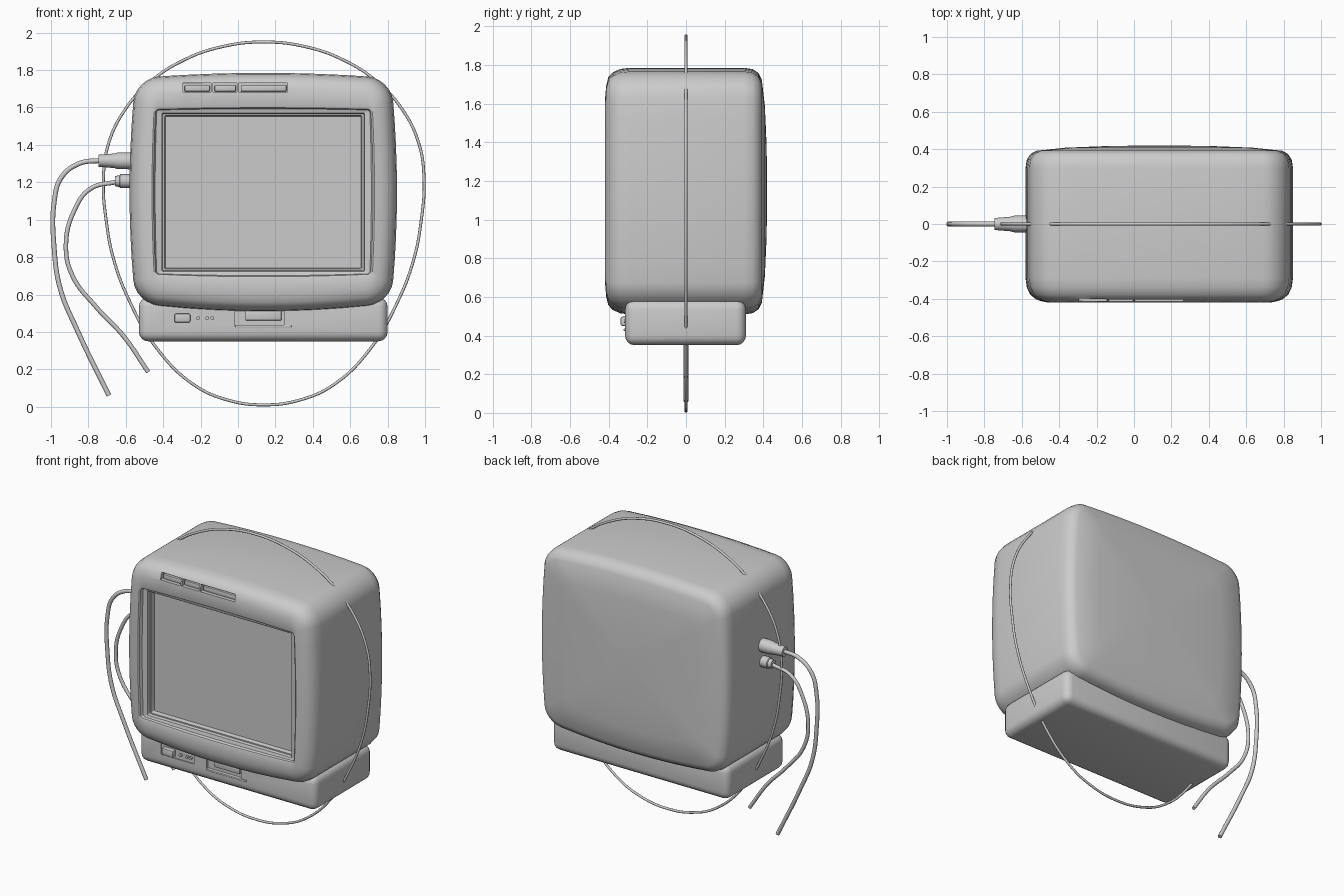
import bpy, bmesh, math
from mathutils import Vector

if "Cube" in bpy.data.objects:
    bpy.data.objects.remove(bpy.data.objects["Cube"])

CX, CZ = 0.135, 1.147


def smooth(ob, angle=35):
    bpy.ops.object.select_all(action='DESELECT')
    ob.select_set(True)
    bpy.context.view_layer.objects.active = ob
    bpy.ops.object.shade_smooth_by_angle(angle=math.radians(angle))


def from_bmesh(name, bm):
    bmesh.ops.recalc_face_normals(bm, faces=bm.faces)
    me = bpy.data.meshes.new(name)
    bm.to_mesh(me)
    bm.free()
    ob = bpy.data.objects.new(name, me)
    bpy.context.collection.objects.link(ob)
    return ob


def box(name, x, y, z, bevel=0.0, segs=2):
    """Box from (min, max) pairs with rounded edges."""
    bm = bmesh.new()
    bmesh.ops.create_cube(bm, size=1)
    for v in bm.verts:
        v.co = Vector([(r[0] + r[1]) / 2 + c * (r[1] - r[0]) for r, c in zip((x, y, z), v.co)])
    if bevel:
        bmesh.ops.bevel(bm, geom=bm.edges[:], offset=bevel, segments=segs, profile=0.5, affect='EDGES')
    ob = from_bmesh(name, bm)
    smooth(ob)
    return ob


def outline(y, w, h, r, bulge):
    """Rounded rectangle whose sides bow outwards."""
    pts = []
    n, m = 6, 8
    corners = [(1, 1, 0), (-1, 1, 90), (-1, -1, 180), (1, -1, 270)]
    for i, (sx, sz, a0) in enumerate(corners):
        arc = []
        for k in range(n + 1):
            a = math.radians(a0 + 90 * k / n)
            arc.append((sx * (w - r) + r * math.cos(a), sz * (h - r) + r * math.sin(a)))
        pts += arc
        sx2, sz2, a2 = corners[(i + 1) % 4]
        a2 = math.radians(a2)
        end = (sx2 * (w - r) + r * math.cos(a2), sz2 * (h - r) + r * math.sin(a2))
        for k in range(1, m):
            t = k / m
            pts.append((arc[-1][0] * (1 - t) + end[0] * t, arc[-1][1] * (1 - t) + end[1] * t))
    return [(CX + x * (1 - bulge * (z / h) ** 2), y,
             CZ + z * (1 - bulge * (1.0 if z > 0 else 1.5) * (x / w) ** 2)) for x, z in pts]


def loft(name, rings):
    bm = bmesh.new()
    loops = [[bm.verts.new(p) for p in outline(*r)] for r in rings]
    for a, b in zip(loops, loops[1:]):
        for i in range(len(a)):
            j = (i + 1) % len(a)
            bm.faces.new((a[i], a[j], b[j], b[i]))
    bm.faces.new(loops[0])
    bm.faces.new(loops[-1])
    return from_bmesh(name, bm)


def tube(name, pts, radius=1.0, radii=None, kind='BEZIER', cyclic=False, res=8):
    """Round tube through (x, z) points in the y = 0 plane."""
    cu = bpy.data.curves.new(name, 'CURVE')
    cu.dimensions = '3D'
    cu.bevel_depth = radius
    cu.bevel_resolution = 4
    cu.resolution_u = res
    cu.use_fill_caps = True
    sp = cu.splines.new(kind)
    store = sp.bezier_points if kind == 'BEZIER' else sp.points
    store.add(len(pts) - 1)
    for i, (p, (x, z)) in enumerate(zip(store, pts)):
        p.co = (x, 0, z) if kind == 'BEZIER' else (x, 0, z, 1)
        if kind == 'BEZIER':
            p.handle_left_type = p.handle_right_type = 'AUTO'
        if radii:
            p.radius = radii[i]
    sp.use_cyclic_u = cyclic
    ob = bpy.data.objects.new(name, cu)
    bpy.context.collection.objects.link(ob)
    bpy.ops.object.select_all(action='DESELECT')
    ob.select_set(True)
    bpy.context.view_layer.objects.active = ob
    bpy.ops.object.convert(target='MESH')
    smooth(bpy.context.object)


def cut(ob, cutters):
    for c in cutters:
        mod = ob.modifiers.new('cut', 'BOOLEAN')
        mod.operation = 'DIFFERENCE'
        mod.solver = 'EXACT'
        mod.object = c
        bpy.context.view_layer.objects.active = ob
        bpy.ops.object.modifier_apply(modifier=mod.name)
        bpy.data.objects.remove(c)
    smooth(ob)


# Television housing, from the recessed screen outwards and round to the back
body = loft('housing', [
    (-0.345, 0.522, 0.405, 0.006, 0.0),
    (-0.372, 0.528, 0.411, 0.006, 0.0),
    (-0.372, 0.538, 0.419, 0.006, 0.0),
    (-0.392, 0.542, 0.423, 0.006, 0.0),
    (-0.398, 0.578, 0.446, 0.015, 0.015),
    (-0.416, 0.587, 0.452, 0.015, 0.02),
    (-0.420, 0.595, 0.460, 0.02, 0.02),
    (-0.413, 0.630, 0.545, 0.07, 0.035),
    (-0.402, 0.660, 0.590, 0.09, 0.045),
    (-0.378, 0.690, 0.615, 0.11, 0.045),
    (-0.340, 0.708, 0.632, 0.125, 0.045),
    (-0.290, 0.715, 0.638, 0.13, 0.045),
    (0.300, 0.715, 0.638, 0.13, 0.045),
    (0.345, 0.708, 0.631, 0.125, 0.045),
    (0.375, 0.688, 0.611, 0.11, 0.045),
    (0.392, 0.655, 0.578, 0.09, 0.045),
    (0.408, 0.500, 0.440, 0.07, 0.045),
    (0.416, 0.300, 0.260, 0.05, 0.045),
    (0.420, 0.080, 0.070, 0.02, 0.045),
])

# Row of buttons in recesses above the screen
buttons = [(-0.295, -0.145), (-0.135, -0.005), (0.005, 0.265)]
cut(body, [box('cutter', (a, b), (-0.5, -0.375), (1.683, 1.73)) for a, b in buttons])
for i, (a, b) in enumerate(buttons):
    box(f'top_button_{i + 1}', (a + 0.01, b - 0.006), (-0.397, -0.36), (1.686, 1.718), 0.004)

# Stand with recessed control panel and flap opening
base = box('base', (-0.53, 0.80), (-0.315, 0.31), (0.35, 0.585), 0.05, 4)
cut(base, [box('cutter', (-0.36, -0.11), (-0.4, -0.307), (0.44, 0.515)),
           box('cutter', (-0.015, 0.245), (-0.4, -0.300), (0.435, 0.52))])
box('power_button', (-0.34, -0.255), (-0.338, -0.30), (0.45, 0.498), 0.008)
box('flap', (0.04, 0.232), (-0.316, -0.29), (0.462, 0.515), 0.004)
box('flap_ledge', (-0.015, 0.285), (-0.322, -0.29), (0.424, 0.437), 0.003)
for i, x in enumerate((-0.213, -0.165, -0.137)):
    bpy.ops.mesh.primitive_cylinder_add(vertices=16, radius=0.01, depth=0.03,
                                        location=(x, -0.305, 0.474), rotation=(math.pi / 2, 0, 0))
    bpy.context.object.name = f'small_knob_{i + 1}'
    smooth(bpy.context.object)

# Thin wire loop around the set: half ellipse above, drooping curve below
half = [(0.857 * math.sin(math.radians(a)), 1.225 + 0.725 * math.cos(math.radians(a)))
        for a in range(15, 91, 15)]
half += [(0.84, 0.98), (0.80, 0.78), (0.72, 0.57), (0.57, 0.31), (0.37, 0.115), (0.19, 0.035)]
loop = [(0, 1.95)] + half + [(0, 0.01)] + [(-x, z) for x, z in reversed(half)]
tube('wire_loop', [(x + 0.1375, z) for x, z in loop], 0.008, cyclic=True)

# Plugs and cables on the side
tube('upper_plug', [(-0.56, 1.315), (-0.645, 1.315), (-0.66, 1.315), (-0.745, 1.315)],
     radii=[0.046, 0.044, 0.039, 0.032], kind='POLY')
tube('lower_plug', [(-0.56, 1.206), (-0.63, 1.206), (-0.634, 1.206), (-0.657, 1.206)],
     radii=[0.037, 0.037, 0.031, 0.027], kind='POLY')
tube('upper_cable', [(-0.73, 1.317), (-0.85, 1.30), (-0.945, 1.225), (-0.982, 1.10), (-0.983, 0.85),
                     (-0.95, 0.63), (-0.86, 0.41), (-0.69, 0.06)], 0.013)
tube('lower_cable', [(-0.645, 1.203), (-0.79, 1.165), (-0.875, 1.05), (-0.92, 0.86), (-0.885, 0.70),
                     (-0.76, 0.535), (-0.61, 0.375), (-0.48, 0.185)], 0.012)
